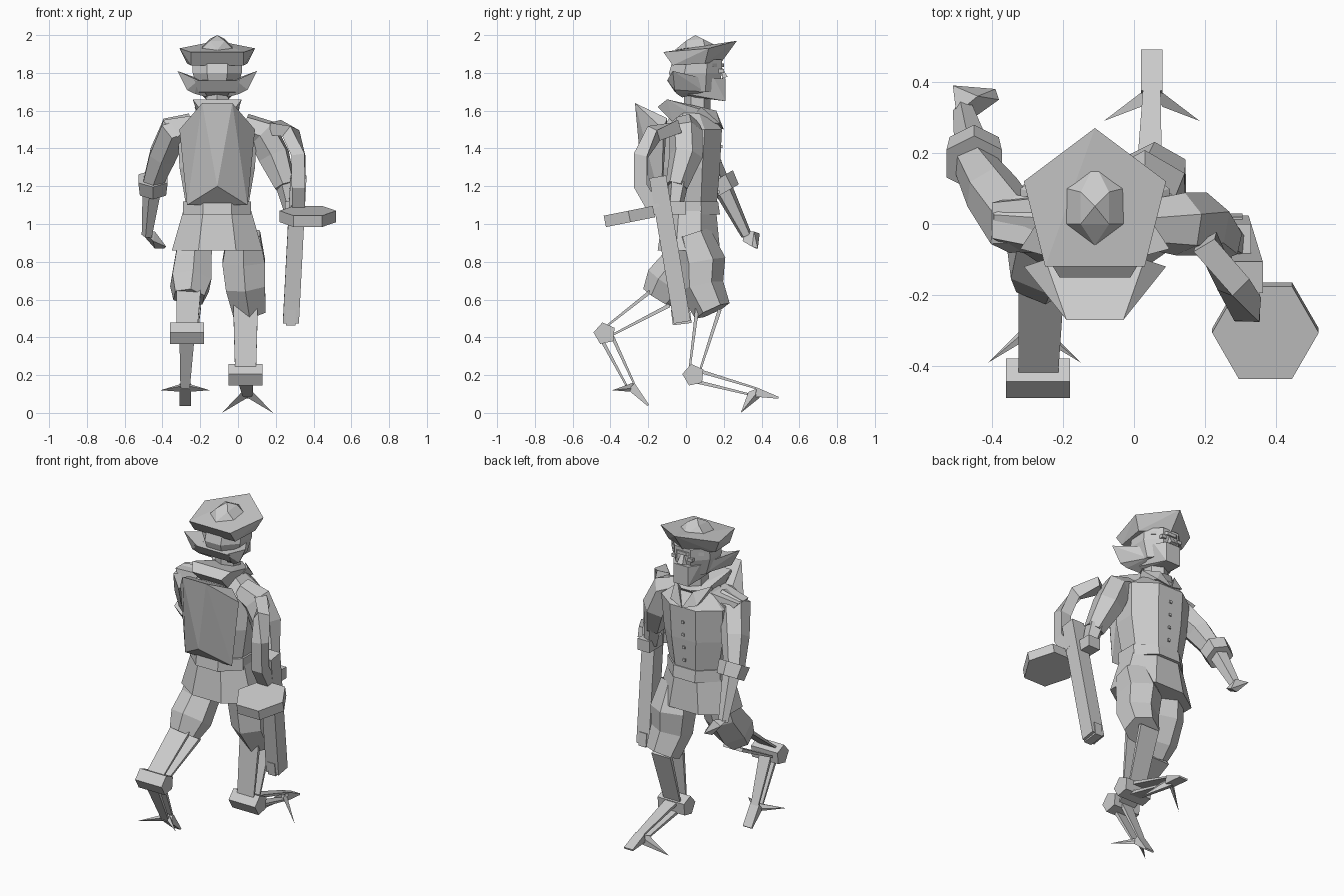
import bpy, bmesh, math
from mathutils import Vector

if "Cube" in bpy.data.objects:
    bpy.data.objects.remove(bpy.data.objects["Cube"], do_unlink=True)

SHADE = .6
GREY = (SHADE, SHADE, SHADE, 1)
grey = bpy.data.materials.new("plain grey")
grey.use_nodes = True
grey.diffuse_color = GREY
grey.node_tree.nodes["Principled BSDF"].inputs["Base Color"].default_value = GREY

MID = -.11   # centre line of the body
SIDES = (("left", 1), ("right", -1))
RIGHT = Vector((1, 0, 0))


def finish(name, bm):
    bmesh.ops.recalc_face_normals(bm, faces=bm.faces)
    mesh = bpy.data.meshes.new(name)
    bm.to_mesh(mesh)
    bm.free()
    mesh.materials.append(grey)
    obj = bpy.data.objects.new(name, mesh)
    bpy.context.collection.objects.link(obj)
    return obj


def hull(name, points):
    """Faceted solid wrapped around a few points."""
    bm = bmesh.new()
    verts = [bm.verts.new(point) for point in points]
    result = bmesh.ops.convex_hull(bm, input=verts)
    spare = set(result["geom_interior"] + result["geom_unused"])
    bmesh.ops.delete(bm, geom=[item for item in spare if isinstance(item, bmesh.types.BMVert)], context="VERTS")
    bmesh.ops.dissolve_limit(bm, angle_limit=.03, verts=bm.verts, edges=bm.edges)
    return finish(name, bm)


def half(points, sign):
    """Points given from the body centre line, placed on one side of it."""
    return [(MID + sign * x, y, z) for x, y, z in points]


def symmetric(name, points):
    return hull(name, half(points, 1) + half(points, -1))


def pair(name, points):
    for word, sign in SIDES:
        hull(word + "_" + name, half(points, sign))


def corners(xs, ys, zs):
    return [(x, y, z) for x in xs for y in ys for z in zs]


def circle(count, offset):
    """Unit vectors around a regular polygon."""
    angles = [2 * math.pi * (i + offset) / count for i in range(count)]
    return [(math.cos(angle), math.sin(angle)) for angle in angles]


def skin(name, rings):
    bm = bmesh.new()
    rows = [[bm.verts.new(point) for point in ring] for ring in rings]
    for low, high in zip(rows, rows[1:]):
        for i in range(len(low)):
            bm.faces.new((low[i - 1], low[i], high[i], high[i - 1]))
    bm.faces.new(rows[0])
    bm.faces.new(rows[-1])
    return finish(name, bm)


def trunk(name, levels, count=8):
    """Stack of level rings: half width, back, front, height."""
    grow = 1 / math.cos(math.pi / count)
    skin(name, [[(MID + grow * width * c, (back + front) / 2 + grow * (front - back) / 2 * s, height)
                 for c, s in circle(count, .5)] for width, back, front, height in levels])


def limb(name, points, radii, count=6):
    """Tapered tube that follows a path."""
    path = [Vector(point) for point in points]
    rings = []
    for i, (centre, radius) in enumerate(zip(path, radii)):
        along = path[min(i + 1, len(path) - 1)] - path[max(i - 1, 0)]
        side = along.cross(Vector((0, 1, .3))).normalized()
        up = side.cross(along).normalized()
        rings.append([centre + radius * (side * c + up * s) for c, s in circle(count, .5)])
    return skin(name, rings)


def bar(name, start, end, width, thickness, end_width=None, end_thickness=None):
    """Slat that is wide along x and may taper."""
    start, end = Vector(start), Vector(end)
    up = RIGHT.cross(end - start).normalized()
    ends = ((start, width, thickness), (end, end_width or width, end_thickness or thickness))
    hull(name, [centre + RIGHT * right * wide / 2 + up * over * thick / 2
                for centre, wide, thick in ends for right in (1, -1) for over in (1, -1)])


# Hat
symmetric("hat_brim", [(.2, .12, 1.93), (.14, -.12, 1.91), (0, .27, 1.97),
                       (.16, .1, 1.85), (.14, -.07, 1.84), (0, .19, 1.86)])
symmetric("hat_crown", [(.08, .1, 1.94), (.08, 0, 1.93), (0, .17, 1.94), (0, -.06, 1.92),
                        (.04, .09, 1.98), (.04, 0, 1.97), (0, .05, 2)])

# Head
trunk("skull", [(.1, -.06, .17, 1.7), (.13, -.09, .19, 1.8), (.13, -.07, .19, 1.87)])
symmetric("jaw", [(.12, -.1, 1.76), (.09, .15, 1.77), (.05, .21, 1.77), (.05, .21, 1.65),
                  (.06, .05, 1.67), (.1, -.06, 1.7)])
symmetric("nose", [(.01, .19, 1.83), (.03, .19, 1.77), (.02, .22, 1.78)])
symmetric("brow", [(x, y, z) for x, y in ((.11, .14), (.03, .2)) for z in (1.83, 1.85)])
pair("eye", corners((.04, .07), (.16, .2), (1.8, 1.82)))
pair("whisker", [(.21, -.07, 1.81), (.1, -.1, 1.76), (.1, .1, 1.77), (.16, -.06, 1.71),
                 (.12, -.05, 1.69), (.05, -.02, 1.67), (.09, .1, 1.7)])

# Neck and collar
trunk("neck", [(.06, 0, .12, 1.5), (.06, 0, .12, 1.7)], 6)
symmetric("collar", [(.13, -.1, 1.66), (.1, -.15, 1.62), (.1, .1, 1.6), (.03, .16, 1.6),
                     (.09, .1, 1.54), (.09, -.07, 1.54)])
pair("lapel", [(.12, .08, 1.62), (.1, .02, 1.56), (0, .2, 1.5), (.05, .16, 1.6), (.09, .18, 1.53)])

# Coat
trunk("torso", [(.16, -.12, .16, 1.07), (.2, -.14, .18, 1.3), (.21, -.12, .19, 1.5), (.09, -.07, .12, 1.6)])
trunk("belt", [(.18, -.15, .18, 1.05), (.18, -.14, .17, 1.12)])
trunk("coat_skirt", [(.24, -.15, .18, .86), (.18, -.12, .16, 1.07)])
symmetric("back_cape", [(.08, -.27, 1.64), (0, -.23, 1.2), (.2, -.12, 1.5), (.16, -.13, 1.1), (.14, -.1, 1.56)])
for i in range(4):
    button = Vector((MID, .17 + i * .005, 1.17 + i * .08))
    hull("coat_button", [button + Vector(offset) * .008 for offset in corners((1, -1), (1, -1), (1, -1))])

# Swinging arm
limb("right_sleeve", [(-.24, 0, 1.52), (-.34, 0, 1.49), (-.4, .09, 1.36), (-.45, .17, 1.22)],
     [.07, .09, .08, .06])
hull("right_shoulder", corners([-.2], (.08, -.08), [1.58]) + corners([-.4], (.06, -.04), [1.55])
     + corners([-.32], (.08, -.08), [1.46]))
limb("right_cuff", [(-.45, .17, 1.24), (-.45, .21, 1.17)], [.09, .08])
limb("right_forearm", [(-.45, .19, 1.2), (-.48, .32, .94)], [.055, .03], 5)
hull("right_hand", [(-.51, .39, .95), (-.5, .31, .96), (-.44, .36, .96), (-.45, .3, .91),
                    (-.38, .35, .88), (-.39, .38, .87), (-.44, .37, .87)])

# Arm holding the weapon
limb("left_sleeve", [(.03, 0, 1.52), (.13, 0, 1.48), (.19, 0, 1.36), (.25, -.05, 1.2)],
     [.07, .09, .09, .06])
limb("left_forearm", [(.25, -.04, 1.22), (.28, -.06, 1.08)], [.055, .04], 5)
hull("left_hand", corners((.25, .33), (-.13, 0), (1.05, 1.12)))

# Weapon: curved stock, barrel and drum
limb("weapon_stock", [(.2, -.05, 1.51), (.28, -.17, 1.48), (.32, -.24, 1.36), (.32, -.24, 1.2), (.32, -.17, 1.08)],
     [.05] * 5, 4)
bar("weapon_barrel", (.32, -.15, 1.25), (.28, -.02, .48), .085, .09)
bar("weapon_muzzle", (.28, -.03, .55), (.28, -.02, .47), .05, .1)
bar("drum_bracket", (.32, -.22, 1.06), (.31, -.1, 1.09), .07, .05)
drum_centre = Vector((.37, -.3, 1.04))
drum_axis = Vector((0, -.2, 1))
hull("weapon_drum", [drum_centre + .15 * Vector((c, s, s * .2)) + drum_axis * end
                     for c, s in circle(6, 0) for end in (-.03, .03)])

# Breeches
limb("left_breeches", [(.03, .03, .95), (.03, .08, .8), (.04, .08, .67), (.06, .14, .54)], [.1, .13, .12, .1])
limb("right_breeches", [(-.22, .02, .96), (-.24, -.02, .8), (-.25, -.1, .69), (-.26, -.15, .61)],
     [.1, .11, .12, .09])


def twin_slats(name, start, end, spread, end_spread, width, end_width):
    across = RIGHT.cross(end - start).normalized()
    for sign in (1, -1):
        bar(name, start + across * sign * spread, end + across * sign * end_spread,
            width, .02, end_width, .01)


def lower_leg(word, knee, hock, ankle, toe, claw_reach, claw_back, claw_height):
    """Bird-like leg: twin slats, five-sided joint, twin slats, clawed foot."""
    knee, hock, ankle, toe = map(Vector, (knee, hock, ankle, toe))
    twin_slats(word + "_shin_slat", knee, hock, .06, .025, .13, .11)
    twin_slats(word + "_shank_slat", hock, ankle, .03, .02, .08, .05)
    hull(word + "_hock_joint", [hock + Vector((x, .06 * c, .06 * s))
                                for x in (-.09, .09) for c, s in circle(5, .42)])
    bar(word + "_toe", ankle, toe, .06, .05, .06, .01)
    for sign in (1, -1):
        root = [(0, .01, .02), (sign * .03, -.04, 0), (0, .02, -.03), (sign * .03, 0, -.01)]
        tip = (ankle.x + sign * claw_reach, ankle.y - claw_back, claw_height)
        hull(word + "_claw", [tip] + [ankle + Vector(offset) for offset in root])


lower_leg("left", (.04, .12, .56), (.04, .04, .2), (.05, .37, .11), (.05, .49, .08), .135, .08, 0)
lower_leg("right", (-.26, -.12, .62), (-.27, -.43, .42), (-.28, -.29, .14), (-.28, -.2, .04), .13, .1, .12)
